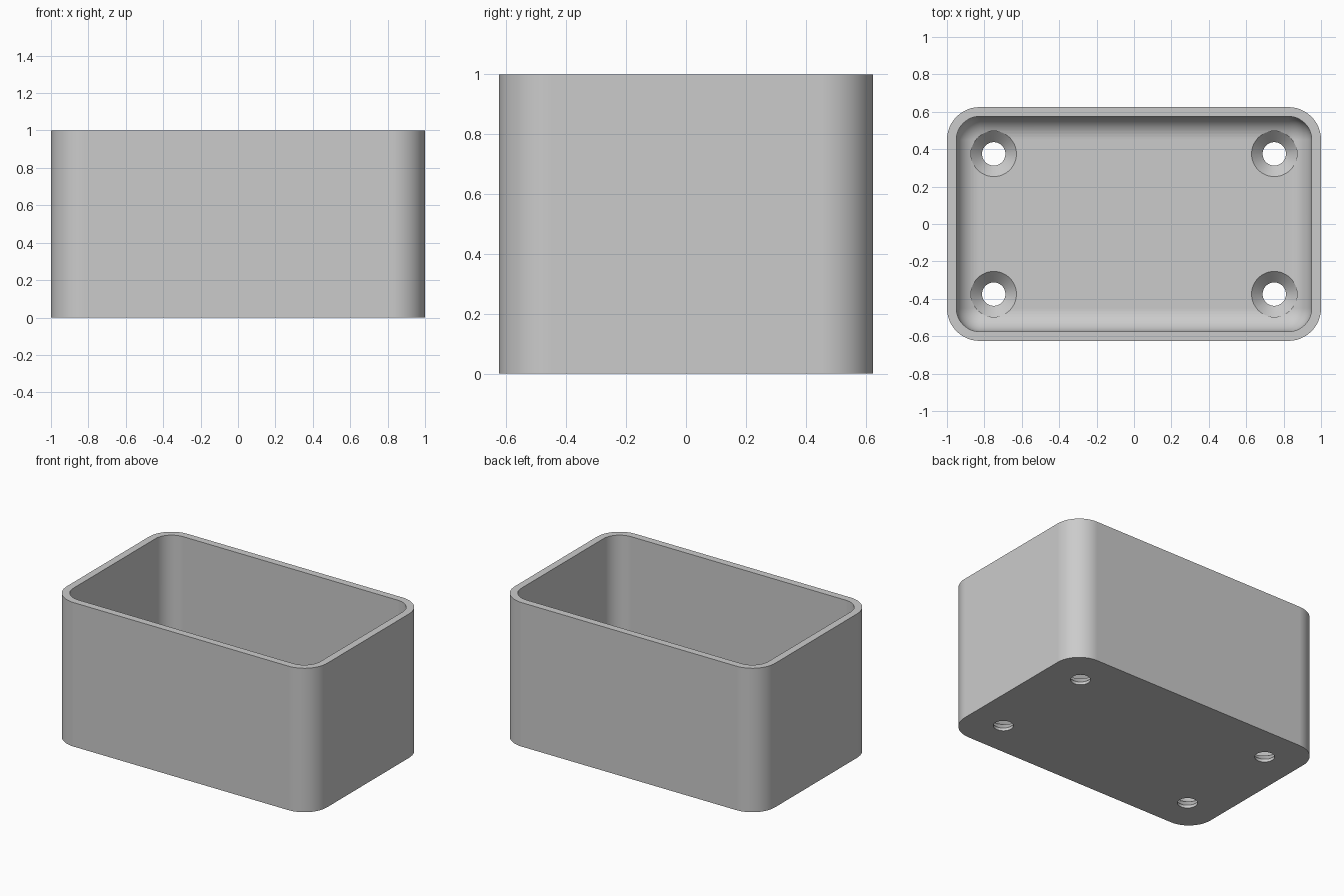
import bpy, bmesh
from math import sin, cos, pi, radians

default = bpy.data.objects.get("Cube")
if default:
    bpy.data.objects.remove(default, do_unlink=True)

HX, HY, H = 1.0, 0.625, 1.0        # outer half sizes and height
WALL, FLOOR = 0.05, 0.08
R_OUT, R_IN = 0.175, 0.125         # corner radii; R_IN is also the floor fillet
STEPS = 12

grey = bpy.data.materials.new("plain_grey")
grey.use_nodes = True
colour = (0.6, 0.6, 0.6, 1)
grey.diffuse_color = colour
grey.node_tree.nodes["Principled BSDF"].inputs["Base Color"].default_value = colour


def rounded_rect(hx, hy, r, z):
    """Points of a rounded rectangle, anticlockwise."""
    pts = []
    for q, (sx, sy) in enumerate([(1, 1), (-1, 1), (-1, -1), (1, -1)]):
        for i in range(STEPS + 1):
            a = (q + i / STEPS) * pi / 2
            pts.append((sx * (hx - r) + r * cos(a), sy * (hy - r) + r * sin(a), z))
    return pts


def circle(cx, cy, r, z, n=48):
    return [(cx + r * cos(2 * pi * i / n), cy + r * sin(2 * pi * i / n), z) for i in range(n)]


def loft(bm, loops):
    """Join successive loops with quads and cap both ends."""
    rings = [[bm.verts.new(p) for p in loop] for loop in loops]
    for a, b in zip(rings, rings[1:]):
        for i in range(len(a)):
            j = (i + 1) % len(a)
            bm.faces.new((a[i], a[j], b[j], b[i]))
    bm.faces.new(rings[0][::-1])
    bm.faces.new(rings[-1])


def make_object(name, bm):
    bmesh.ops.remove_doubles(bm, verts=bm.verts, dist=1e-5)
    bmesh.ops.recalc_face_normals(bm, faces=bm.faces)
    mesh = bpy.data.meshes.new(name)
    bm.to_mesh(mesh)
    bm.free()
    mesh.materials.append(grey)
    ob = bpy.data.objects.new(name, mesh)
    bpy.context.collection.objects.link(ob)
    return ob


# Open box: outside wall, rim, inside wall, then the fillet into the floor
ix, iy = HX - WALL, HY - WALL
loops = [rounded_rect(HX, HY, R_OUT, 0), rounded_rect(HX, HY, R_OUT, H),
         rounded_rect(ix, iy, R_IN, H)]
for k in range(STEPS + 1):
    a = k / STEPS * pi / 2
    inset = R_IN * (1 - cos(a))
    loops.append(rounded_rect(ix - inset, iy - inset, max(R_IN - inset, 0.002),
                              FLOOR + R_IN * (1 - sin(a))))
bm = bmesh.new()
loft(bm, loops)
box = make_object("open_box", bm)

# Countersunk screw holes
bm = bmesh.new()
for sx in (-1, 1):
    for sy in (-1, 1):
        loft(bm, [circle(sx * 0.75, sy * 0.375, r, z) for r, z in
                  [(0.0625, -0.1), (0.0625, 0.02), (0.122, FLOOR + 0.0005), (0.122, 0.3)]])
cutter = make_object("screw_hole_cutter", bm)
cutter.hide_render = True

cut = box.modifiers.new("screw_holes", 'BOOLEAN')
cut.operation = 'DIFFERENCE'
cut.solver = 'EXACT'
cut.object = cutter

# Bake the cut and drop the helper
graph = bpy.context.evaluated_depsgraph_get()
box_mesh = bpy.data.meshes.new_from_object(box.evaluated_get(graph))
box.modifiers.clear()
box.data = box_mesh
bpy.data.objects.remove(cutter, do_unlink=True)

# Smooth rounds with crisp edges
box_mesh.shade_smooth()
box_mesh.set_sharp_from_angle(angle=radians(30))
normals = box.modifiers.new("flat_walls", 'WEIGHTED_NORMAL')
normals.keep_sharp = True
